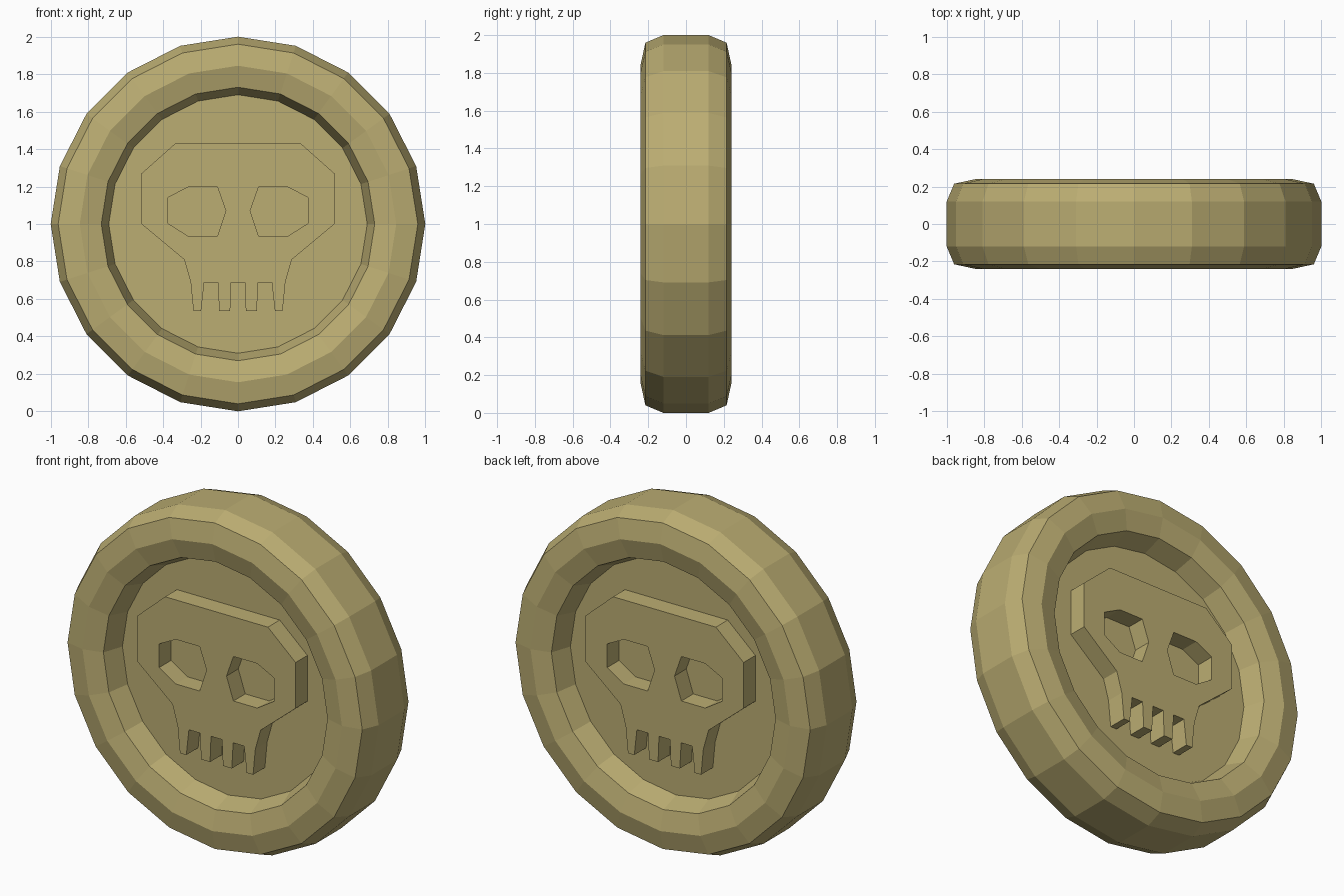
import bpy, bmesh
from math import cos, sin, pi, radians

if "Cube" in bpy.data.objects:
    bpy.data.objects.remove(bpy.data.objects["Cube"])

SIDES = 20
FLOOR, FACE = 0.09, 0.20

gold = bpy.data.materials.new("old_gold")
gold.diffuse_color = (0.50, 0.42, 0.17, 1)
gold.use_nodes = True
gold.node_tree.nodes["Principled BSDF"].inputs["Base Color"].default_value = gold.diffuse_color

# Coin body: half profile (radius, depth) from front floor to rim, mirrored to the back
half = [(0.69, -FLOOR), (0.73, -0.21), (0.845, -0.24), (0.96, -0.215), (1.0, -0.12)]
profile = half + [(r, -y) for r, y in reversed(half)]
bm = bmesh.new()
rings = [[bm.verts.new((r * cos(2 * pi * i / SIDES), y, 1 + r * sin(2 * pi * i / SIDES)))
          for i in range(SIDES)] for r, y in profile]
for a, b in zip(rings, rings[1:]):
    for i in range(SIDES):
        j = (i + 1) % SIDES
        bm.faces.new((a[i], a[j], b[j], b[i]))
bm.faces.new(rings[0])
bm.faces.new(rings[-1])
bmesh.ops.recalc_face_normals(bm, faces=bm.faces)
mesh = bpy.data.meshes.new("coin_body")
bm.to_mesh(mesh)
bm.free()
mesh.materials.append(gold)
bpy.context.collection.objects.link(bpy.data.objects.new("coin_body", mesh))

# Skull outline, right half from crown to centre tooth gap, and one eye socket
skull = [(0.335, 1.43), (0.515, 1.27), (0.515, 1.0), (0.287, 0.81), (0.253, 0.69),
         (0.238, 0.535), (0.197, 0.535), (0.18, 0.688), (0.108, 0.688),
         (0.10, 0.535), (0.042, 0.535), (0.036, 0.688)]
eye = [(0.065, 1.07), (0.11, 1.197), (0.265, 1.197), (0.373, 1.142),
       (0.373, 1.003), (0.265, 0.935), (0.11, 0.935)]


def mirrored(points):
    return [(-x, z) for x, z in reversed(points)]


# Raised skull emblem as a filled, extruded outline with eye holes
def emblem(name, side):
    curve = bpy.data.curves.new(name, 'CURVE')
    curve.dimensions = '2D'
    curve.fill_mode = 'BOTH'
    curve.extrude = (FACE - FLOOR + 0.005) / 2
    for outline in (skull + mirrored(skull), eye, mirrored(eye)):
        spline = curve.splines.new('POLY')
        spline.points.add(len(outline) - 1)
        for p, (x, z) in zip(spline.points, outline):
            p.co = (x, z, 0, 1)
        spline.use_cyclic_u = True
    curve.materials.append(gold)
    ob = bpy.data.objects.new(name, curve)
    bpy.context.collection.objects.link(ob)
    ob.rotation_euler.x = radians(90)
    ob.location.y = side * (FACE - curve.extrude)
    bpy.ops.object.select_all(action='DESELECT')
    ob.select_set(True)
    bpy.context.view_layer.objects.active = ob
    bpy.ops.object.convert(target='MESH')
    bpy.ops.object.shade_flat()


emblem("front_skull", -1)
emblem("back_skull", 1)
